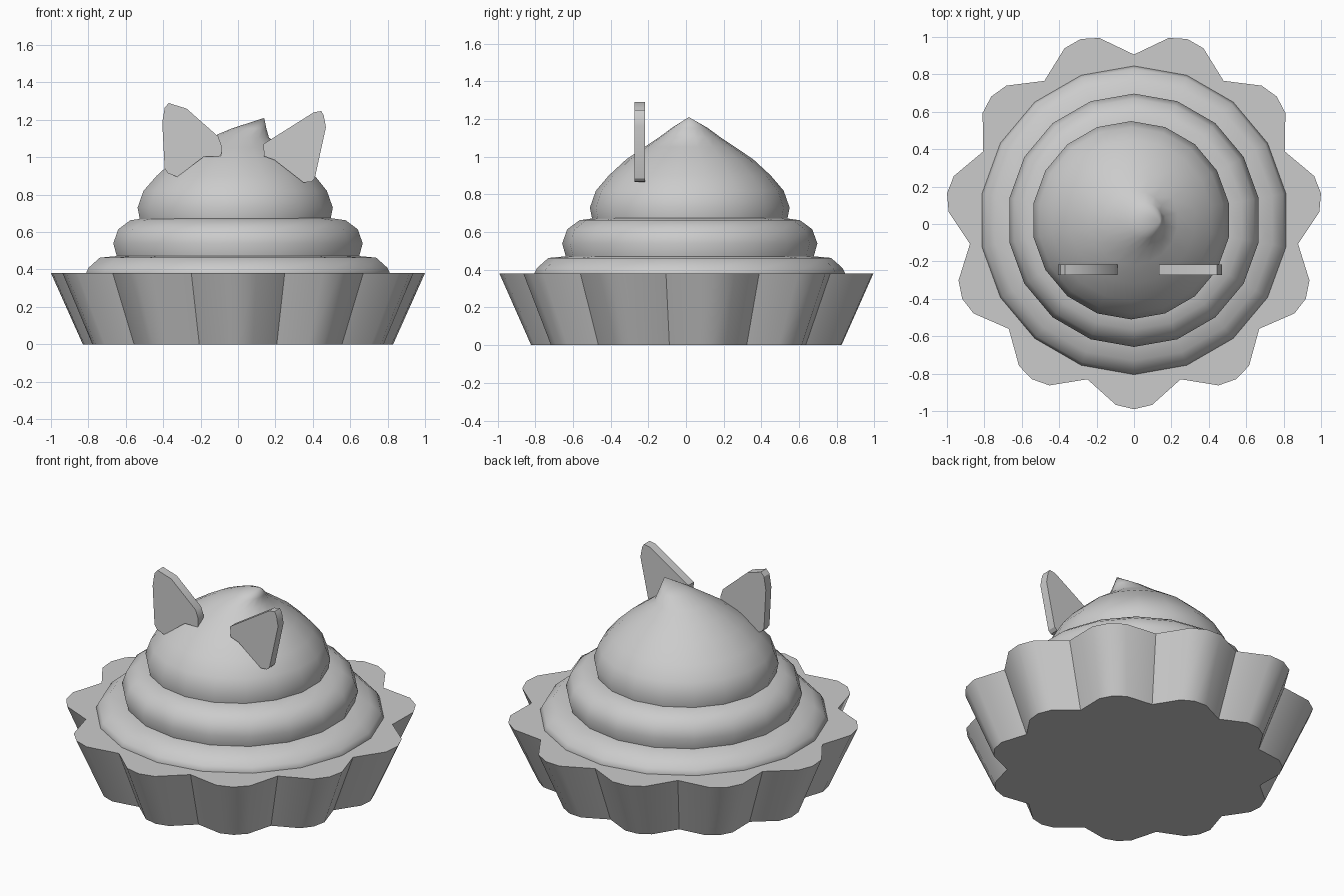
import bpy, bmesh, math

if "Cube" in bpy.data.objects:
    bpy.data.objects.remove(bpy.data.objects["Cube"])

CY = 0.02      # y of the cup and cream axis
SEG = 18       # sides of the cream tiers


def finish(bm, name, angle):
    bmesh.ops.recalc_face_normals(bm, faces=bm.faces[:])
    me = bpy.data.meshes.new(name)
    bm.to_mesh(me)
    bm.free()
    ob = bpy.data.objects.new(name, me)
    bpy.context.collection.objects.link(ob)
    bpy.ops.object.select_all(action='DESELECT')
    ob.select_set(True)
    bpy.context.view_layer.objects.active = ob
    bpy.ops.object.shade_smooth_by_angle(angle=math.radians(angle))
    return ob


def loft(name, loops, tip=None, angle=35):
    """Skin a stack of point loops; cap the ends, or close on a tip."""
    bm = bmesh.new()
    rings = [[bm.verts.new(p) for p in loop] for loop in loops]
    n = len(rings[0])
    for a, b in zip(rings, rings[1:]):
        for i in range(n):
            j = (i + 1) % n
            bm.faces.new((a[i], a[j], b[j], b[i]))
    bm.faces.new(rings[0][::-1])
    if tip:
        t = bm.verts.new(tip)
        for i in range(n):
            bm.faces.new((rings[-1][i], rings[-1][(i + 1) % n], t))
    else:
        bm.faces.new(rings[-1])
    return finish(bm, name, angle)


def circle(r, z, cx=0.0, cy=CY):
    steps = [math.pi / 2 + 2 * math.pi * i / SEG for i in range(SEG)]
    return [(cx + r * math.cos(a), cy + r * math.sin(a), z) for a in steps]


# Fluted cup: 11 lobes, each with a rounded tip and a sharp valley
def flutes(scale, z):
    pts = []
    for k in range(11):
        for off, r in ((-16.36, 0.886), (-5.6, 0.992), (0, 1.01), (5.6, 0.992)):
            a = math.radians(-90 + k * 360 / 11 + off)
            pts.append((scale * r * math.cos(a), CY * scale + scale * r * math.sin(a), z))
    return pts


loft("fluted_cup", [flutes(0.83, 0), flutes(1, 0.38)], angle=35)

# Lower cream tiers: (radius, height)
loft("cream_lower_tier", [circle(r, z) for r, z in
     ((0.82, 0.36), (0.825, 0.38), (0.81, 0.41), (0.75, 0.463), (0.62, 0.475))], angle=50)
loft("cream_middle_tier", [circle(r, z) for r, z in
     ((0.655, 0.46), (0.677, 0.54), (0.65, 0.615), (0.585, 0.663), (0.5, 0.675))], angle=50)

# Top dollop: (radius, height, x shift), pulled to a bent peak
loft("cream_top_dollop", [circle(r, z, x) for r, z, x in
     ((0.515, 0.655, -0.015), (0.53, 0.73, -0.015), (0.498, 0.82, -0.015),
      (0.43, 0.9, -0.012), (0.338, 0.985, -0.01), (0.24, 1.052, -0.005),
      (0.16, 1.105, 0.008), (0.095, 1.153, 0.058))],
     tip=(0.14, 0.015, 1.21), angle=55)


# Ears: flat plates with rounded corners
def ear(name, outline):
    loft(name, [[(x, y, z) for x, z in outline] for y in (-0.272, -0.217)], angle=30)


ear("left_ear", [(-0.37, 1.29), (-0.35, 1.283), (-0.275, 1.26), (-0.105, 1.11),
                 (-0.088, 1.06), (-0.09, 1.005), (-0.18, 1.005), (-0.325, 0.895),
                 (-0.375, 0.915), (-0.392, 0.94), (-0.405, 1.185), (-0.392, 1.265)])
ear("right_ear", [(0.135, 1.07), (0.405, 1.24), (0.445, 1.247), (0.458, 1.225),
                  (0.47, 1.16), (0.41, 0.885), (0.392, 0.868), (0.35, 0.865),
                  (0.195, 0.985), (0.14, 1.005)])
